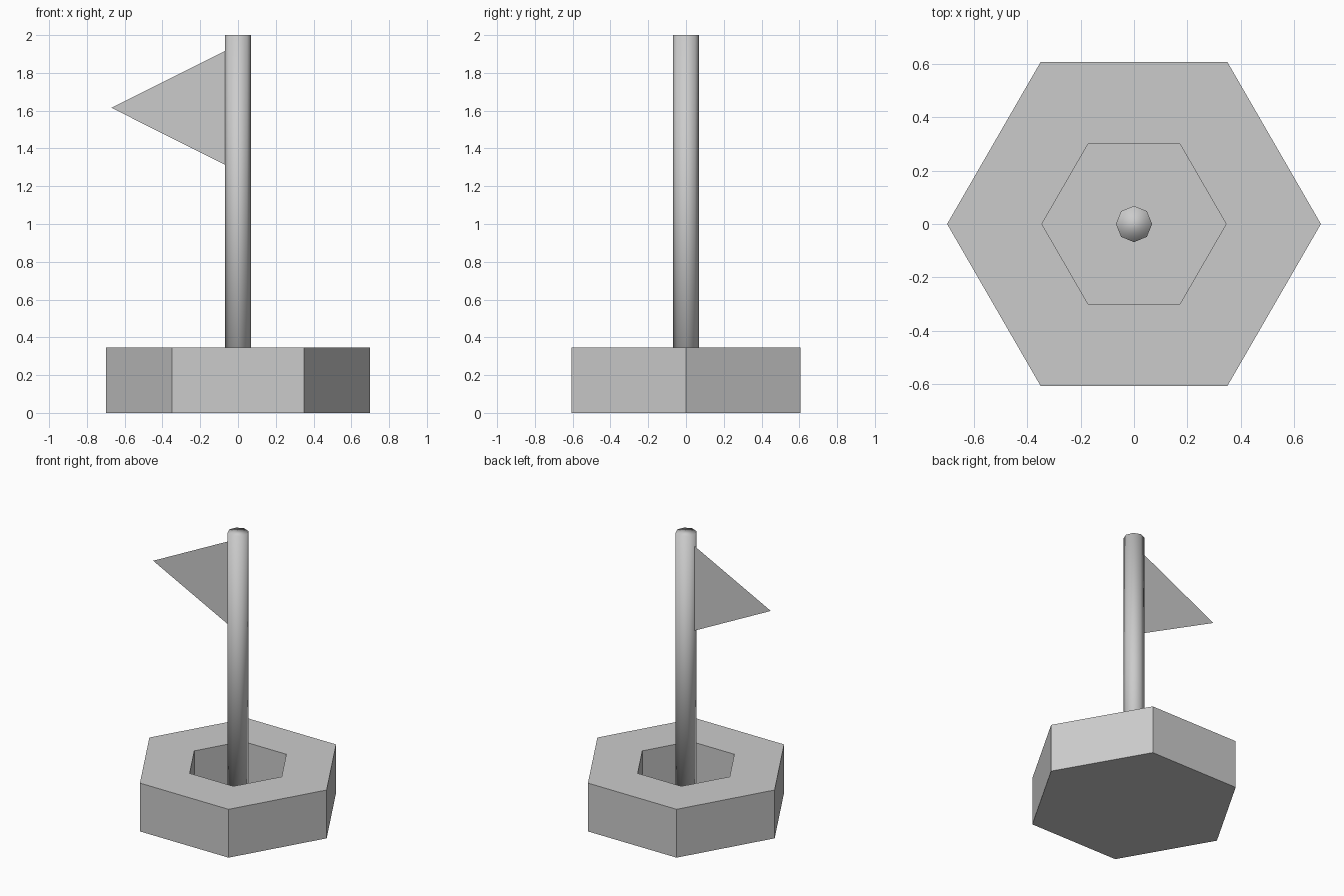
import bpy, bmesh
from math import cos, sin, pi

if "Cube" in bpy.data.objects:
    bpy.data.objects.remove(bpy.data.objects["Cube"])


def make_object(name, bm):
    bmesh.ops.recalc_face_normals(bm, faces=bm.faces[:])
    mesh = bpy.data.meshes.new(name)
    bm.to_mesh(mesh)
    bm.free()
    obj = bpy.data.objects.new(name, mesh)
    bpy.context.collection.objects.link(obj)
    return obj


def lathe(name, sides, profile):
    """Closed solid from (radius, z) rings, capped at both ends."""
    bm = bmesh.new()
    rings = [[bm.verts.new((r * cos(2 * pi * i / sides), r * sin(2 * pi * i / sides), z))
              for i in range(sides)] for r, z in profile]
    for a, b in zip(rings, rings[1:]):
        for i in range(sides):
            j = (i + 1) % sides
            bm.faces.new((a[i], a[j], b[j], b[i]))
    bm.faces.new(rings[0][::-1])
    bm.faces.new(rings[-1])
    return make_object(name, bm)


# Hexagonal base with a hexagonal recess
FLOOR = 0.04
lathe("base", 6, [(0.70, 0), (0.70, 0.345), (0.345, 0.345), (0.345, FLOOR)])

# Eight-sided pole, smooth shaded including its cap
pole = lathe("pole", 8, [(0.068, FLOOR), (0.068, 2.0)])
for p in pole.data.polygons:
    p.use_smooth = True

# Flat triangular pennant running through the pole
bm = bmesh.new()
bm.faces.new([bm.verts.new(c) for c in
              [(-0.67, 0, 1.615), (0.069, 0, 1.245), (0.069, 0, 1.985)]])
make_object("flag", bm)
